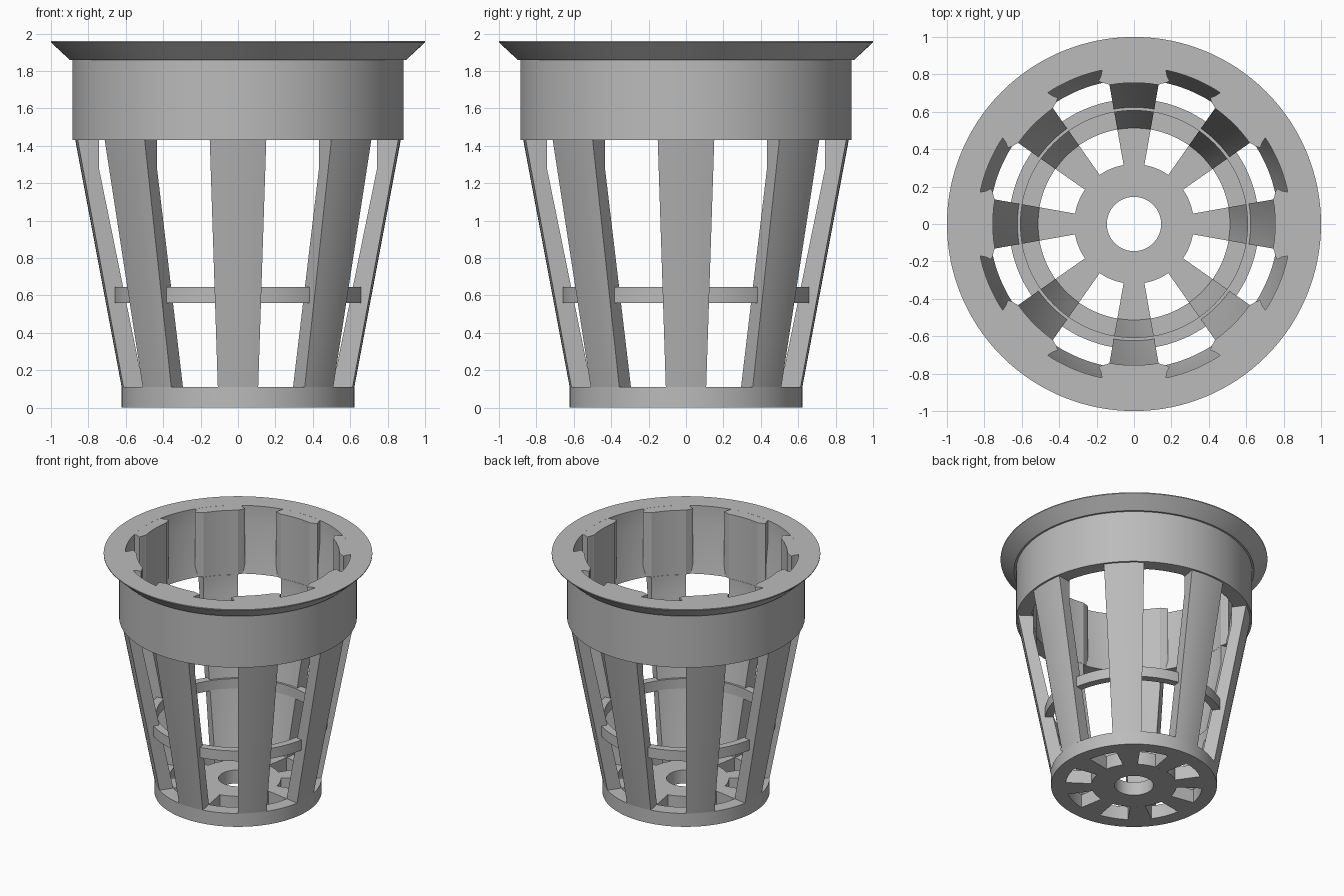
import bpy, bmesh, math
from math import sin, cos, radians

cube = bpy.data.objects.get("Cube")
if cube:
    bpy.data.objects.remove(cube, do_unlink=True)

grey = bpy.data.materials.new("matte grey plastic")
grey.use_nodes = True
colour = (0.5, 0.5, 0.5, 1)
grey.diffuse_color = colour
grey.node_tree.nodes["Principled BSDF"].inputs["Base Color"].default_value = colour

COUNT = 8          # ribs around the basket
HALF = 10          # half width of a rib in degrees
FLOOR = 0.11       # top of the base
BAND = 1.43        # underside of the upper band
TOP = 1.96


def finish(name, bm):
    bmesh.ops.recalc_face_normals(bm, faces=bm.faces)
    mesh = bpy.data.meshes.new(name)
    bm.to_mesh(mesh)
    bm.free()
    mesh.materials.append(grey)
    obj = bpy.data.objects.new(name, mesh)
    bpy.context.collection.objects.link(obj)
    bpy.ops.object.select_all(action='DESELECT')
    obj.select_set(True)
    bpy.context.view_layer.objects.active = obj
    bpy.ops.object.shade_smooth_by_angle(angle=radians(25))
    return obj


def sweep(name, profile, mid=None, half=HALF, steps=8):
    """Turn a closed (radius, z) profile fully, or through a sector about mid."""
    full = mid is None
    bm = bmesh.new()
    if full:
        steps = 128
        angles = [math.tau * i / steps for i in range(steps)]
    else:
        angles = [radians(mid - half + 2 * half * i / steps) for i in range(steps + 1)]
    loops = [[bm.verts.new((r * cos(a), r * sin(a), z)) for r, z in profile] for a in angles]
    n = len(profile)
    pairs = list(zip(loops, loops[1:]))
    if full:
        pairs.append((loops[-1], loops[0]))
    else:
        bm.faces.new(loops[0])
        bm.faces.new(loops[-1])
    for p, q in pairs:
        for i in range(n):
            j = (i + 1) % n
            bm.faces.new((p[i], p[j], q[j], q[i]))
    return finish(name, bm)


def prism(name, outline, z0, z1):
    """Extrude a plan outline of (radius, degrees) points."""
    bm = bmesh.new()
    face = bm.faces.new([bm.verts.new((r * cos(radians(a)), r * sin(radians(a)), z0))
                         for r, a in outline])
    made = bmesh.ops.extrude_face_region(bm, geom=[face])["geom"]
    bmesh.ops.translate(bm, vec=(0, 0, z1 - z0),
                        verts=[v for v in made if isinstance(v, bmesh.types.BMVert)])
    return finish(name, bm)


def box(r0, r1, z0, z1):
    return [(r0, z0), (r1, z0), (r1, z1), (r0, z1)]


# Flared lip and upper band, with a tapering bore
sweep("lip_and_band", [(0.773, BAND), (0.885, BAND), (0.885, 1.86), (0.9, 1.86),
                       (1, 1.953), (1, TOP), (0.84, TOP), (0.84, 1.8)])

# Base rim, centre hub and the hoop that ties the ribs together
sweep("base_rim", box(0.513, 0.622, 0, FLOOR))
sweep("base_hub", box(0.145, 0.32, 0, FLOOR))
sweep("middle_hoop", box(0.607, 0.668, 0.56, 0.645))

# Plan of one pad: narrow at the wall, flaring inwards, rounded at the corners
side = [(0.845, 11.6), (0.81, 12.6), (0.788, 13.9), (0.773, 12.6), (0.764, 11)]
inner = [(0.755, a) for a in range(HALF, -HALF - 1, -2)]
wall = [(0.845, a) for a in range(-9, 10, 3)]

for k in range(COUNT):
    angle = k * 360 / COUNT
    sweep(f"base_spoke_{k + 1}", box(0.32, 0.513, 0, FLOOR), angle)
    sweep(f"rib_{k + 1}", [(0.513, FLOOR), (0.622, FLOOR), (0.87, BAND),
                           (0.755, BAND), (0.755, 1.28)], angle)
    plan = side + inner + [(r, -a) for r, a in reversed(side)] + wall
    prism(f"band_pad_{k + 1}", [(r, a + angle) for r, a in plan], BAND + 0.001, TOP - 0.0005)
